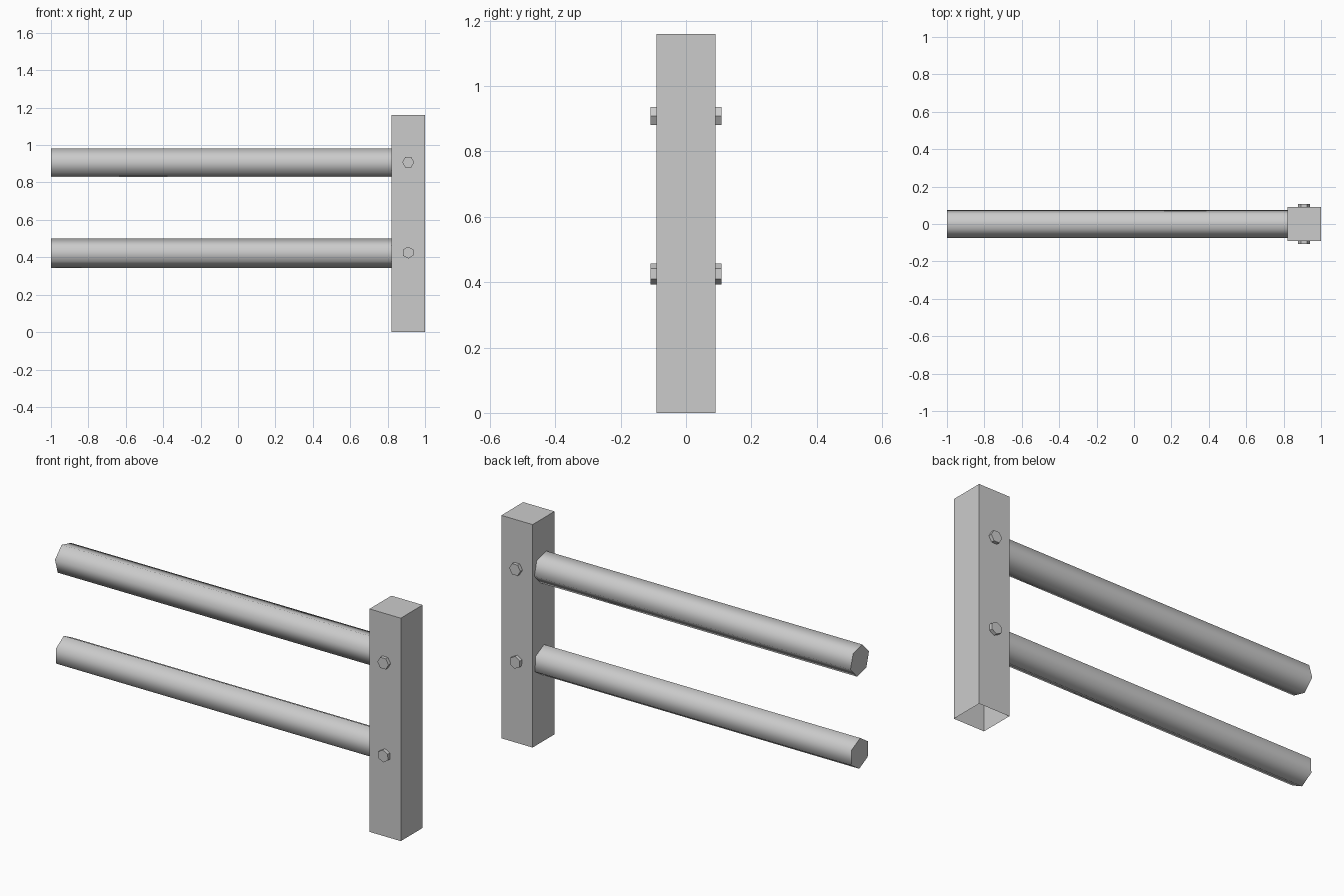
import bpy, bmesh
from math import radians
from mathutils import Matrix, Vector

if "Cube" in bpy.data.objects:
    bpy.data.objects.remove(bpy.data.objects["Cube"])

grey = bpy.data.materials.new("plain grey")
grey.use_nodes = True
grey.diffuse_color = (0.6, 0.6, 0.6, 1)
grey.node_tree.nodes["Principled BSDF"].inputs["Base Color"].default_value = (0.6, 0.6, 0.6, 1)


def finish(name, bm):
    mesh = bpy.data.meshes.new(name)
    bm.to_mesh(mesh)
    bm.free()
    mesh.materials.append(grey)
    obj = bpy.data.objects.new(name, mesh)
    bpy.context.collection.objects.link(obj)
    return obj


def hex_bar(name, start, end, radius, spin, smooth=False):
    """Six-sided bar from start to end, with one corner at the spin angle."""
    start, end = Vector(start), Vector(end)
    axis = end - start
    bm = bmesh.new()
    bmesh.ops.create_cone(bm, cap_ends=True, segments=6, radius1=radius,
                          radius2=radius, depth=axis.length)
    if abs(axis.x) > abs(axis.y):   # local x, y, z -> world y, z, x
        turn = Matrix(((0, 0, 1), (1, 0, 0), (0, 1, 0)))
    else:                           # local x, y, z -> world z, x, y
        turn = Matrix(((0, 1, 0), (0, 0, 1), (1, 0, 0)))
    place = Matrix.Translation((start + end) / 2) @ turn.to_4x4()
    bm.transform(place @ Matrix.Rotation(radians(spin), 4, "Z"))
    obj = finish(name, bm)
    if smooth:
        bpy.ops.object.select_all(action="DESELECT")
        obj.select_set(True)
        bpy.context.view_layer.objects.active = obj
        bpy.ops.object.shade_smooth_by_angle(angle=radians(65))


# Square post, open underneath
bm = bmesh.new()
bmesh.ops.create_cube(bm, size=1)
bm.transform(Matrix.Translation((0.91, 0, 0.58)) @ Matrix.Diagonal((0.18, 0.18, 1.16, 1)))
bm.normal_update()
bmesh.ops.delete(bm, geom=[f for f in bm.faces if f.normal.z < -0.5], context="FACES")
finish("post", bm)

# Two rails, each held by a bolt through the post
for level, z, rail_spin, bolt_spin in (("upper", 0.905, 76, 0), ("lower", 0.422, 63, 28)):
    hex_bar(level + "_rail", (-1, 0, z), (0.84, 0, z), 0.0785, rail_spin, smooth=True)
    hex_bar(level + "_bolt", (0.91, -0.108, z + 0.003), (0.91, 0.108, z + 0.003), 0.032, bolt_spin)
